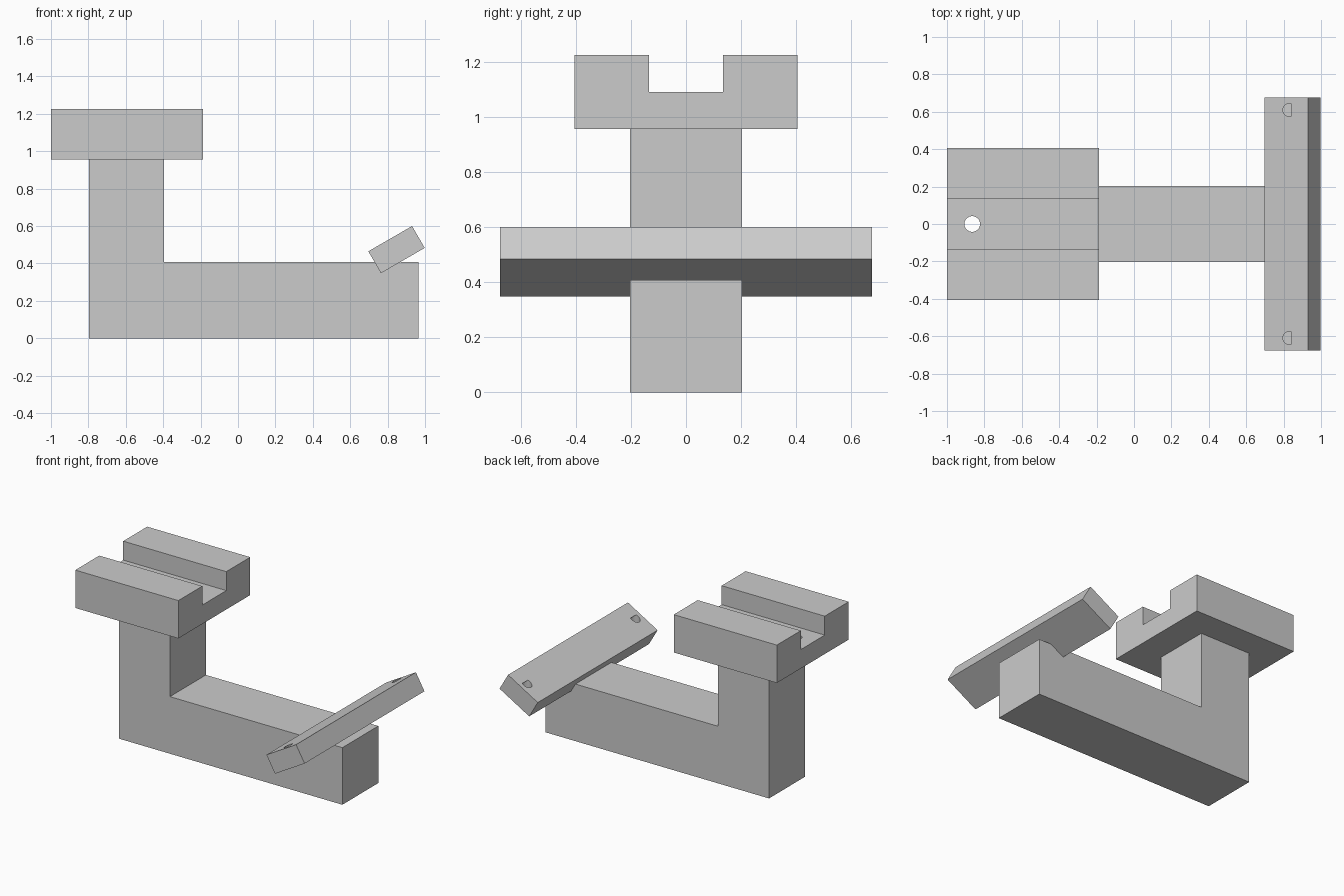
import bpy, bmesh, math

if "Cube" in bpy.data.objects:
    bpy.data.objects.remove(bpy.data.objects["Cube"])

grey = bpy.data.materials.new("plain grey")
grey.diffuse_color = (0.6, 0.6, 0.6, 1)
grey.use_nodes = True
grey.node_tree.nodes["Principled BSDF"].inputs["Base Color"].default_value = grey.diffuse_color


def extrude(name, profile, axis_len):
    """Extrude a closed 2D profile evenly to both sides of its plane."""
    bm = bmesh.new()
    face = bm.faces.new([bm.verts.new((a, b, -axis_len / 2)) for a, b in profile])
    ext = bmesh.ops.extrude_face_region(bm, geom=[face])
    verts = [v for v in ext["geom"] if isinstance(v, bmesh.types.BMVert)]
    bmesh.ops.translate(bm, verts=verts, vec=(0, 0, axis_len))
    bmesh.ops.recalc_face_normals(bm, faces=bm.faces)
    mesh = bpy.data.meshes.new(name)
    bm.to_mesh(mesh)
    bm.free()
    mesh.materials.append(grey)
    obj = bpy.data.objects.new(name, mesh)
    bpy.context.collection.objects.link(obj)
    return obj


def drill(obj, x, y, z0, z1, r):
    """Cut a vertical round hole between two heights."""
    bpy.ops.mesh.primitive_cylinder_add(vertices=32, radius=r, depth=z1 - z0,
                                        location=(x, y, (z0 + z1) / 2))
    cutter = bpy.context.object
    cutter.hide_render = True
    cutter.data.materials.append(grey)
    mod = obj.modifiers.new("hole", "BOOLEAN")
    mod.operation, mod.solver, mod.object = "DIFFERENCE", "EXACT", cutter
    bpy.ops.object.select_all(action="DESELECT")
    bpy.context.view_layer.objects.active = obj
    obj.select_set(True)
    bpy.ops.object.modifier_apply(modifier=mod.name)
    bpy.data.objects.remove(cutter, do_unlink=True)


# L-shaped arm: post and foot in one profile
arm = extrude("arm", [(-0.797, 0), (0.965, 0), (0.965, 0.407), (-0.395, 0.407),
                      (-0.395, 0.955), (-0.797, 0.955)], 0.405)
arm.rotation_euler = (math.pi / 2, 0, 0)

# Slotted head, profile in y and z, extruded along x
head = extrude("slotted_head", [(-0.405, 0.955), (0.405, 0.955), (0.405, 1.225),
                                (0.135, 1.225), (0.135, 1.09), (-0.135, 1.09),
                                (-0.135, 1.225), (-0.405, 1.225)], 0.813)
head.rotation_euler = (math.pi / 2, 0, math.pi / 2)
head.location.x = -0.5935
drill(head, -0.865, 0, 0.9, 1.15, 0.042)

# Tilted cross bar
w, h = 0.135, 0.0675
bar = extrude("cross_bar", [(-w, -h), (w, -h), (w, h), (-w, h)], 1.35)
bar.rotation_euler = (math.pi / 2, -math.radians(30), 0)
bar.location = (0.8475, 0, 0.474)

# Blind pockets near both ends of the bar
for side in (-1, 1):
    drill(bar, 0.83, side * 0.61, 0.46, 0.549, 0.034)
